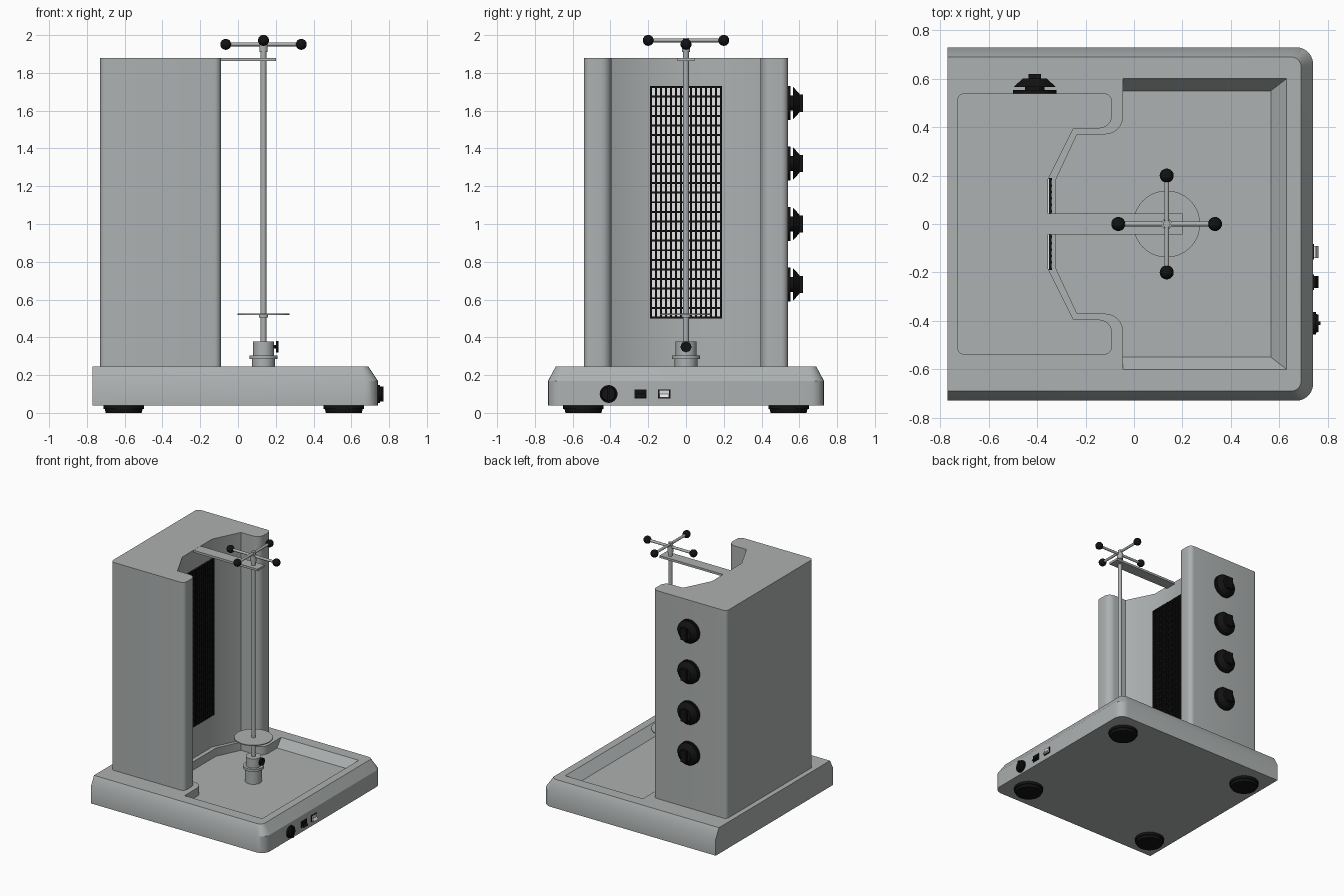
import bpy, bmesh, math
from mathutils import Matrix, Vector

if "Cube" in bpy.data.objects:
    bpy.data.objects.remove(bpy.data.objects["Cube"])


def material(name, c):
    m = bpy.data.materials.new(name)
    m.diffuse_color = (*c, 1)
    m.use_nodes = True
    m.node_tree.nodes["Principled BSDF"].inputs["Base Color"].default_value = m.diffuse_color
    return m


STEEL = material("steel grey", (0.42, 0.44, 0.44))
BLACK = material("black plastic", (0.006, 0.006, 0.006))
WHITE = material("pale ceramic", (0.8, 0.8, 0.8))


def finish(name, bm, mat, smooth=True):
    bmesh.ops.recalc_face_normals(bm, faces=bm.faces)
    me = bpy.data.meshes.new(name)
    bm.to_mesh(me)
    bm.free()
    me.materials.append(mat)
    ob = bpy.data.objects.new(name, me)
    bpy.context.collection.objects.link(ob)
    if smooth:
        bpy.ops.object.select_all(action='DESELECT')
        ob.select_set(True)
        bpy.context.view_layer.objects.active = ob
        bpy.ops.object.shade_smooth_by_angle(angle=math.radians(30))
    return ob


def fillet(pts, n=6):
    """Round the corners of (x, y, radius) points."""
    out = []
    for i, (x, y, r) in enumerate(pts):
        p = Vector((x, y))
        if r == 0:
            out.append(p)
            continue
        a = (Vector(pts[i - 1][:2]) - p).normalized()
        b = (Vector(pts[(i + 1) % len(pts)][:2]) - p).normalized()
        half = a.angle(b) / 2
        c = p + (a + b).normalized() * (r / math.sin(half))
        s, e = p + a * (r / math.tan(half)) - c, p + b * (r / math.tan(half)) - c
        turn = s.angle_signed(e)
        for k in range(n + 1):
            out.append(c + Matrix.Rotation(-turn * k / n, 2) @ s)
    return out


def mirror_y(half):
    return half + [(x, -y, r) for x, y, r in reversed(half)]


def ring(bm, pts, z):
    return [bm.verts.new((p.x, p.y, z)) for p in pts]


def bridge(bm, a, b):
    for i in range(len(a)):
        j = (i + 1) % len(a)
        bm.faces.new((a[i], a[j], b[j], b[i]))


def add_box(bm, lo, hi):
    size = [h - l for l, h in zip(lo, hi)]
    mid = [(h + l) / 2 for l, h in zip(lo, hi)]
    bmesh.ops.create_cube(bm, size=1, matrix=Matrix.Translation(mid) @ Matrix.Diagonal((*size, 1)))


def box(name, lo, hi, mat):
    bm = bmesh.new()
    add_box(bm, lo, hi)
    return finish(name, bm, mat, False)


def stack(name, origin, axis, parts, mat, seg=32):
    """Coaxial cones, each (radius0, radius1, start, end) along the axis."""
    bm = bmesh.new()
    rot = Vector((0, 0, 1)).rotation_difference(Vector(axis)).to_matrix().to_4x4()
    for r0, r1, h0, h1 in parts:
        m = Matrix.Translation(origin) @ rot @ Matrix.Translation((0, 0, (h0 + h1) / 2))
        bmesh.ops.create_cone(bm, cap_ends=True, segments=seg, radius1=r0, radius2=r1,
                              depth=h1 - h0, matrix=m)
    return finish(name, bm, mat)


# Base with chamfered rim and a sunken drip tray
bm = bmesh.new()
full = fillet(mirror_y([(-0.77, 0.73, 0), (0.74, 0.73, 0.07)]))
inset = fillet(mirror_y([(-0.77, 0.69, 0), (0.69, 0.69, 0.04)]))
nook = [(-0.045, 0.37, 0.075), (-0.235, 0.37, 0), (-0.322, 0.185, 0)]
tray_top = fillet(mirror_y([(0.63, 0.6, 0), (-0.045, 0.6, 0)] + nook))
tray_low = fillet(mirror_y([(0.565, 0.55, 0), (-0.045, 0.55, 0)] + nook))
r0, r1, r2 = ring(bm, full, 0.04), ring(bm, full, 0.17), ring(bm, inset, 0.245)
t0, t1 = ring(bm, tray_top, 0.245), ring(bm, tray_low, 0.18)
bm.faces.new(r0)
bridge(bm, r0, r1)
bridge(bm, r1, r2)
bridge(bm, t0, t1)
bm.faces.new(t1)
rim = [bm.edges.get((loop[i - 1], loop[i])) for loop in (r2, t0) for i in range(len(loop))]
bmesh.ops.triangle_fill(bm, edges=rim, use_beauty=True)
finish("base", bm, STEEL)

# Burner housing with a concave front
bm = bmesh.new()
outline = fillet(mirror_y([(-0.73, 0.54, 0.03), (-0.09, 0.54, 0.035), (-0.09, 0.395, 0.055),
                           (-0.25, 0.395, 0), (-0.355, 0.185, 0)]))
lo, hi = ring(bm, outline, 0.243), ring(bm, outline, 1.88)
bridge(bm, lo, hi)
bm.faces.new(lo)
bm.faces.new(hi)
finish("burner_housing", bm, STEEL)

# Heating panel and its wire guard
box("heating_panel", (-0.357, -0.188, 0.502), (-0.351, 0.188, 1.728), WHITE)
bm = bmesh.new()
cols, rows, w = 14, 24, 0.005
for i in range(cols + 1):
    y = -0.185 + 0.37 * i / cols
    add_box(bm, (-0.352, y - w, 0.5), (-0.338, y + w, 1.73))
for i in range(rows + 1):
    z = 0.505 + 1.22 * i / rows
    add_box(bm, (-0.352, -0.19, z - w), (-0.340, 0.19, z + w))
finish("wire_guard", bm, BLACK, False)

# Burner knobs on the side of the housing
for i in range(4):
    z = 0.68 + 0.32 * i
    stack(f"burner_knob_{i + 1}", (-0.41, 0.54, z), (0, 1, 0),
          [(0.09, 0.09, -0.002, 0.013), (0.04, 0.04, 0.012, 0.027),
           (0.087, 0.05, 0.026, 0.06)], BLACK)
    box(f"burner_knob_grip_{i + 1}", (-0.435, 0.575, z - 0.046), (-0.385, 0.62, z + 0.046), BLACK)

# Controls on the right side of the base
stack("motor_knob", (0.74, -0.41, 0.1), (1, 0, 0),
      [(0.047, 0.047, -0.002, 0.012), (0.04, 0.035, 0.01, 0.022)], BLACK)
box("motor_knob_grip", (0.75, -0.418, 0.06), (0.77, -0.402, 0.14), BLACK)
for name, y, mat in (("power_switch", -0.24, BLACK), ("light_switch", -0.115, WHITE)):
    box(name + "_frame", (0.735, y - 0.032, 0.075), (0.744, y + 0.032, 0.125), BLACK)
    bm = bmesh.new()
    prof = [(0.742, 0.081), (0.762, 0.081), (0.75, 0.1), (0.752, 0.119), (0.742, 0.119)]
    a, b = ([bm.verts.new((x, y + s, z)) for x, z in prof] for s in (-0.025, 0.025))
    bridge(bm, a, b)
    bm.faces.new(a)
    bm.faces.new(b)
    finish(name, bm, mat, False)

# Feet
for i, x in enumerate((-0.605, 0.56)):
    for j, y in enumerate((-0.543, 0.543)):
        stack(f"foot_{i}{j}", (x, y, 0), (0, 0, 1),
              [(0.095, 0.1, 0, 0.02), (0.107, 0.107, 0.02, 0.042)], BLACK)

# Spit: socket, rod, plate, upper bracket
X = 0.135
stack("spit_socket", (X, 0, 0), (0, 0, 1),
      [(0.06, 0.06, 0.178, 0.287), (0.075, 0.075, 0.285, 0.305), (0.055, 0.055, 0.303, 0.377)], STEEL)
stack("socket_screw", (X + 0.05, 0, 0.35), (1, 0, 0),
      [(0.01, 0.01, 0, 0.02), (0.03, 0.03, 0.016, 0.03)], BLACK, 8)
stack("spit_rod", (X, 0, 0), (0, 0, 1),
      [(0.015, 0.015, 0.37, 1.985), (0.022, 0.022, 1.91, 1.96)], STEEL, 20)
stack("meat_plate", (X, 0, 0), (0, 0, 1),
      [(0.138, 0.138, 0.518, 0.525), (0.025, 0.025, 0.505, 0.519)], STEEL, 40)
box("top_bracket", (-0.36, -0.044, 1.862), (0.2, 0.044, 1.879), STEEL)

# Cross handle with ball ends
for name, axis, z in (("x", Vector((1, 0, 0)), 1.951), ("y", Vector((0, 1, 0)), 1.972)):
    stack(f"handle_bar_{name}", (X, 0, z), axis, [(0.01, 0.01, -0.2, 0.2)], STEEL, 16)
    bm = bmesh.new()
    for s in (-0.2, 0.2):
        bmesh.ops.create_uvsphere(bm, u_segments=20, v_segments=12, radius=0.029,
                                  matrix=Matrix.Translation(Vector((X, 0, z)) + axis * s))
    finish(f"handle_balls_{name}", bm, BLACK)
